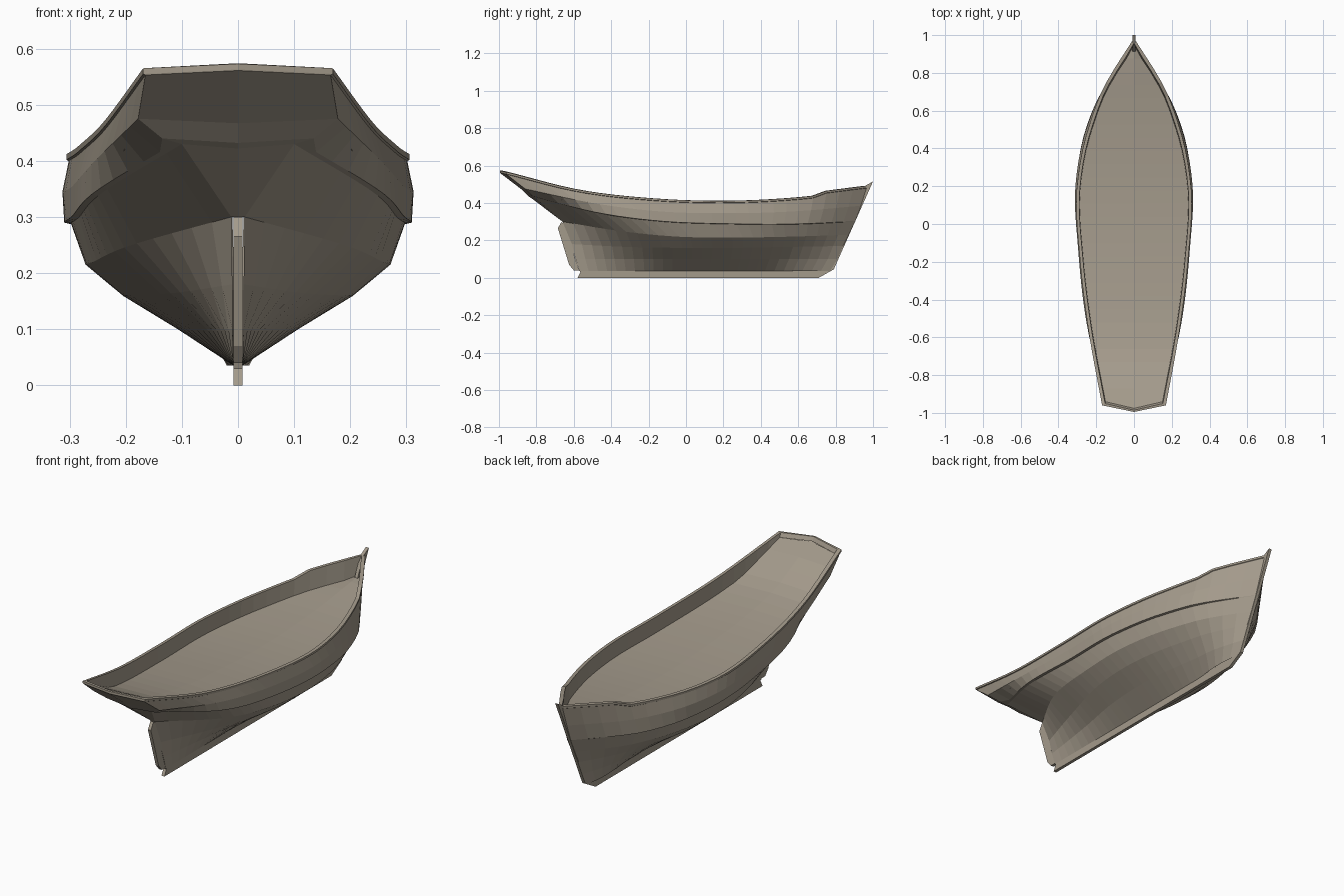
import bpy, bmesh, math

if "Cube" in bpy.data.objects:
    bpy.data.objects.remove(bpy.data.objects["Cube"])

N = 27  # segments along the hull

# hull lines: stern y, bow y, half breadths, heights (evenly spaced stern to bow)
LINES = [
    (-.57, .77, (.008, .008, .008, .008, .008, .008), (.035,) * 6),
    (-.59, .81, (.010, .050, .098, .105, .068, .008), (.10,) * 6),
    (-.61, .84, (.010, .110, .190, .200, .135, .008), (.18, .165, .16, .16, .165, .17)),
    (-.66, .87, (.012, .190, .258, .266, .190, .008), (.30, .25, .22, .215, .22, .23)),
    (-.81, .905, (.10, .240, .283, .294, .222, .010), (.43, .345, .30, .287, .285, .30)),
    (-.86, .935, (.178, .255, .295, .309, .226, .010), (.475, .40, .355, .345, .355, .385)),
    (-.96, .965, (.165, .235, .282, .298, .213, .008), (.565, .47, .425, .411, .428, .473)),
]

# weathered timber colour
wood = bpy.data.materials.new("weathered_wood")
wood.diffuse_color = (.37, .325, .26, 1)
wood.use_nodes = True
wood.node_tree.nodes["Principled BSDF"].inputs["Base Color"].default_value = wood.diffuse_color


def spline(p, t):
    """Catmull-Rom value through evenly spaced points."""
    f = t * (len(p) - 1)
    i = min(int(f), len(p) - 2)
    u = f - i
    b, c = p[i], p[i + 1]
    a = p[i - 1] if i else 2 * b - c
    d = p[i + 2] if i + 2 < len(p) else 2 * c - b
    return b + .5 * u * (c - a + u * (2 * a - 5 * b + 4 * c - d + u * (3 * (b - c) + d - a)))


def sample(line):
    y0, y1, xs, zs = line
    pts = []
    for k in range(N + 1):
        t = k / N
        fuller = .012 * math.sin(math.pi * (t - .8) / .2) if t > .8 else 0
        pts.append((max(spline(xs, t) + fuller, .006), y0 + (y1 - y0) * t, spline(zs, t)))
    return pts


def finish(name, bm, mirror=False):
    bmesh.ops.recalc_face_normals(bm, faces=bm.faces[:])
    me = bpy.data.meshes.new(name)
    bm.to_mesh(me)
    bm.free()
    me.materials.append(wood)
    ob = bpy.data.objects.new(name, me)
    bpy.context.collection.objects.link(ob)
    if mirror:
        ob.modifiers.new("Mirror", 'MIRROR').merge_threshold = .0005
    return ob


def skin(name, rows, stern_from=None):
    """Half shell between rows, closed across the stern from a given row up."""
    bm = bmesh.new()
    vs = [[bm.verts.new(p) for p in r] for r in rows]
    for a, b in zip(vs, vs[1:]):
        for k in range(N):
            bm.faces.new((a[k], a[k + 1], b[k + 1], b[k]))
    if stern_from is not None:
        mid = []
        for i, r in enumerate(rows[stern_from:]):
            x, y, z = r[0]
            top = i + stern_from > 6
            mid.append(bm.verts.new((0, y if i == 0 else y - (.035 if top else .012),
                                     z if i == 0 else z + (.008 if top else -.008))))
        for i in range(len(mid) - 1):
            a, b = vs[stern_from + i], vs[stern_from + i + 1]
            bm.faces.new((a[0], b[0], mid[i + 1], mid[i]))
    return finish(name, bm, True)


def plate(name, outline, half):
    """Side-view outline given thickness across x."""
    bm = bmesh.new()
    f = bm.faces.new([bm.verts.new((-half, y, z)) for y, z in outline])
    ext = bmesh.ops.extrude_face_region(bm, geom=[f], use_keep_orig=True)
    moved = [g for g in ext["geom"] if isinstance(g, bmesh.types.BMVert)]
    bmesh.ops.translate(bm, verts=moved, vec=(2 * half, 0, 0))
    return finish(name, bm)


def bow_step(y):
    """Height added to the bulwark near the bow."""
    return .018 if y > .74 else 0


rows = [sample(l) for l in LINES]
base = rows[6]
sheer = [(x, y, z + bow_step(y)) for x, y, z in base]

# wale steps out from the planking
wale = [(x + .012 * min(1, (N - k) / 4), y, z + .002) for k, (x, y, z) in enumerate(rows[4])]
wale[0] = (.135, -.825, .44)

# rail lip, inner bulwark and deck edge
under = [(x, y, z - .012) for x, y, z in sheer]
lip = [(x + .004, y, z - .010) for x, y, z in sheer]
lip_top = [(x + .004, y, z) for x, y, z in sheer]
inner = [(max(x - .012, .001), y * .99, z + .001) for x, y, z in sheer]
deck_edge = [(max(x - .014, .001), y * .98, z - .075 * min(1, .25 + k / 4.5))
             for k, (x, y, z) in enumerate(base)]

skin("hull", rows[:5] + [wale, rows[5], under, lip, lip_top, inner, deck_edge], 3)

# deck with slight camber
centre = [(0, y - (.035 if k == 0 else 0), z + .006) for k, (x, y, z) in enumerate(deck_edge)]
skin("deck", [deck_edge, centre])

# keel, stem and sternpost in one timber
plate("keel_and_stem", [(-.58, 0), (.71, 0), (.79, .045), (1, .515), (.955, .49),
                        (.755, .06), (.70, .045), (-.555, .045), (-.63, .30),
                        (-.66, .30), (-.565, .03)], .008)

# rudder
plate("rudder", [(-.685, .265), (-.665, .30), (-.65, .285), (-.572, .04),
                 (-.60, .04), (-.625, .07)], .008)
